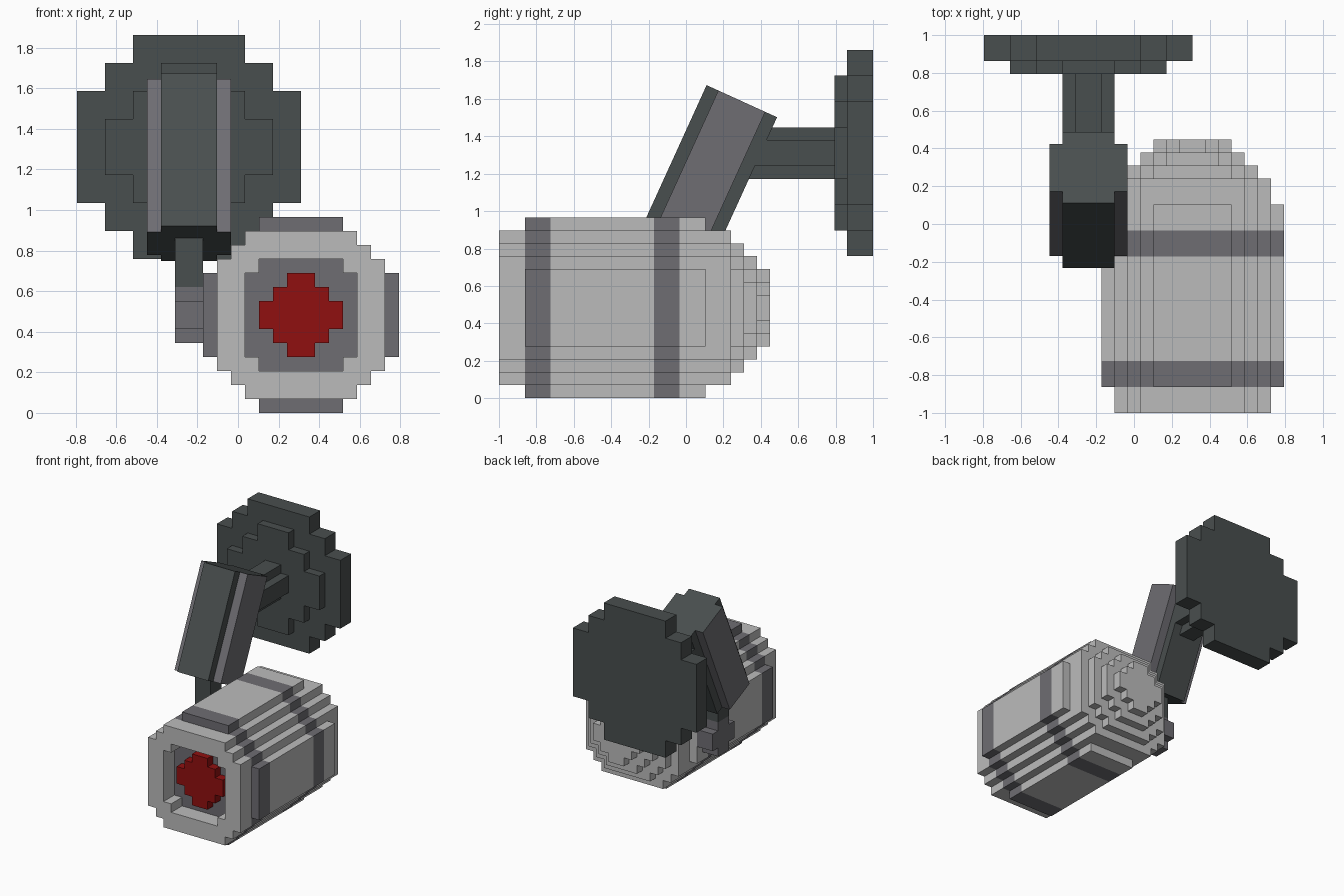
import bpy, bmesh, math

if "Cube" in bpy.data.objects:
    bpy.data.objects.remove(bpy.data.objects["Cube"])

U = 2 / 29  # size of one grid step


def material(name, rgb):
    m = bpy.data.materials.new(name)
    m.use_nodes = True
    m.diffuse_color = (*rgb, 1)
    m.node_tree.nodes["Principled BSDF"].inputs["Base Color"].default_value = (*rgb, 1)
    return m


LIGHT = material("light grey", (0.50, 0.50, 0.50))
MID = material("mid grey", (0.156, 0.153, 0.170))
DARK = material("dark slate", (0.066, 0.077, 0.077))
RED = material("lens red", (0.28, 0.005, 0.005))


def outline(steps):
    """Stepped symmetric outline from (half width, half height) pairs."""
    q = []
    for i, (w, h) in enumerate(steps):
        if i:
            q.append((steps[i - 1][0], h))
        q.append((w, h))
    r = q[::-1]
    return (q + [(x, -z) for x, z in r] + [(-x, -z) for x, z in q]
            + [(-x, z) for x, z in r])


def prism(name, steps, y0, y1, centre, mats, hole=None, rot=(0, 0, 0), rule=None):
    """Extrude a stepped outline along local y; all sizes in grid steps."""
    bm = bmesh.new()
    edges, loops = [], []
    for s in [steps] + ([hole] if hole else []):
        vs = [bm.verts.new((x * U, y0 * U, z * U)) for x, z in outline(s)]
        loops.append(vs)
        edges += [bm.edges.new((vs[i - 1], vs[i])) for i in range(len(vs))]
    if hole:
        bmesh.ops.triangle_fill(bm, edges=edges, use_beauty=True)
    else:
        bm.faces.new(loops[0])
    ext = bmesh.ops.extrude_face_region(bm, geom=bm.faces[:], use_keep_orig=True)
    moved = [v for v in ext["geom"] if isinstance(v, bmesh.types.BMVert)]
    bmesh.ops.translate(bm, verts=moved, vec=(0, (y1 - y0) * U, 0))
    bmesh.ops.recalc_face_normals(bm, faces=bm.faces[:])
    if rule:
        for f in bm.faces:
            f.material_index = rule(f)
    me = bpy.data.meshes.new(name)
    bm.to_mesh(me)
    bm.free()
    for m in mats:
        me.materials.append(m)
    ob = bpy.data.objects.new(name, me)
    ob.location = [c * U for c in centre]
    ob.rotation_euler = rot
    bpy.context.collection.objects.link(ob)
    return ob


# Camera housing: open front rim, banded barrel, stepped rear dome
BODY = (4.5, 0, 7)
RIM = [(4, 6), (5, 5), (6, 4)]
BARREL = [(3, 7), (4, 6), (5, 5), (6, 4), (7, 3)]
prism("front_rim", RIM, -14.5, -12.5, BODY, [LIGHT], hole=[(3, 4), (4, 3)])
for name, a, b, mat in (("front_band", -12.5, -10.5, MID),
                        ("barrel_middle", -10.5, -2.5, LIGHT),
                        ("rear_band", -2.5, -0.5, MID),
                        ("barrel_rear", -0.5, 1.5, LIGHT)):
    prism(name, BARREL, a, b, BODY, [mat])
prism("rear_shell", RIM, 1.5, 3.5, BODY, [LIGHT])
for i in range(3):
    k = 3 - i
    prism(f"rear_dome_{i + 1}", [(k, k + 2), (k + 1, k + 1), (k + 2, k)],
          3.5 + i, 4.5 + i, BODY, [LIGHT])

# Lens inside the front opening
prism("lens", [(1, 3), (2, 2), (3, 1)], -13.5, -12.5, BODY, [RED])

# Side pivot and the neck above it
prism("side_pivot", [(1, 2), (2, 1)], -1, 1, (-3.5, -0.5, 7), [MID],
      rot=(0, 0, -math.pi / 2))
prism("neck", [(1, 2.15)], -1, 1, (-3.5, -0.5, 11.15), [DARK])

# Tilted arm: mid grey flanks, dark spine and ends
prism("tilted_arm", [(2, 3), (3, 2)], -6, 6, (-3.5, 1.84, 17.56), [DARK, MID],
      rot=(math.radians(65.5), 0, 0),
      rule=lambda f: int(abs(f.normal.y) < 0.5
                         and abs(f.calc_center_median().x) > 2.2 * U))

# Wall mount: stem, inner disc, outer disc
WALL = (-3.5, 0, 19)
prism("wall_stem", [(1, 2), (2, 1)], 3.5, 11.5, WALL, [DARK])
prism("wall_inner_disc", [(2, 6), (4, 4), (6, 2)], 11.5, 12.5, WALL, [DARK])
prism("wall_outer_disc", [(4, 8), (6, 6), (8, 4)], 12.5, 14.5, WALL, [DARK])
